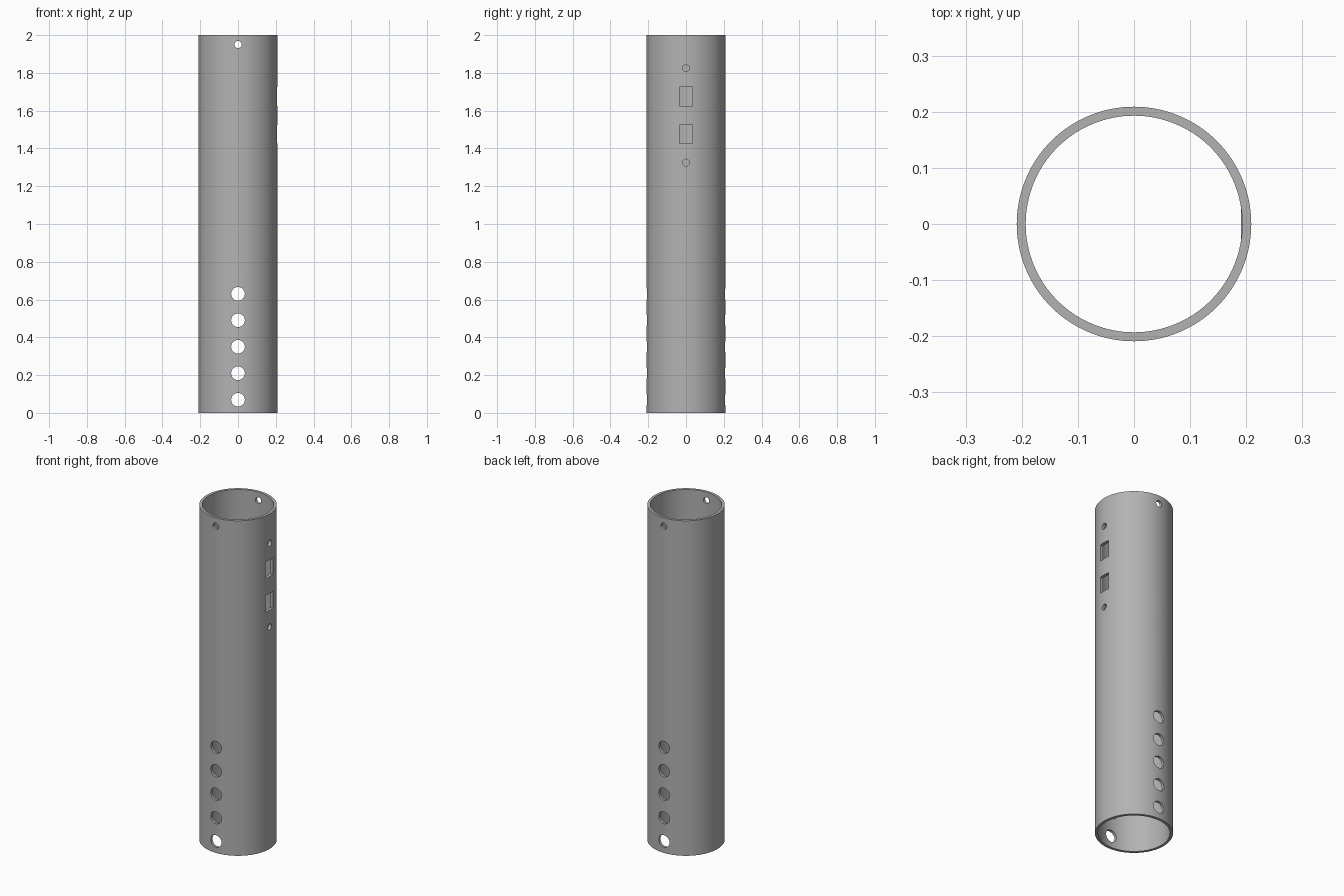
import bpy
import math

if "Cube" in bpy.data.objects:
    bpy.data.objects.remove(bpy.data.objects["Cube"])

R_OUT, R_IN, H = 0.209, 0.193, 2.0

grey = bpy.data.materials.new("plain grey")
grey.diffuse_color = (0.45, 0.45, 0.45, 1)
grey.use_nodes = True
grey.node_tree.nodes["Principled BSDF"].inputs["Base Color"].default_value = grey.diffuse_color


def cylinder(name, r, depth, loc, rot=(0, 0, 0), sides=48):
    bpy.ops.mesh.primitive_cylinder_add(vertices=sides, radius=r, depth=depth,
                                        location=loc, rotation=rot)
    ob = bpy.context.object
    ob.name = name
    return ob


def box(name, size, loc):
    bpy.ops.mesh.primitive_cube_add(size=1, location=loc)
    ob = bpy.context.object
    ob.name = name
    ob.scale = size
    return ob


def cut(target, cutter):
    mod = target.modifiers.new("cut", 'BOOLEAN')
    mod.operation = 'DIFFERENCE'
    mod.solver = 'EXACT'
    mod.object = cutter
    bpy.context.view_layer.objects.active = target
    bpy.ops.object.modifier_apply(modifier=mod.name)
    bpy.data.objects.remove(cutter, do_unlink=True)


# Tube wall; the bore has a shallow flat behind the side openings
tube = cylinder("tube", R_OUT, H, (0, 0, H / 2), sides=128)
bore = cylinder("bore_cutter", R_IN, H + 0.2, (0, 0, H / 2), sides=128)
cut(bore, box("flat_cutter", (0.02, 0.2, 0.6), (0.2005, 0, 1.575)))
cut(tube, bore)

# Holes running front to back: five large at the bottom, one small at the top
for z, r in [(0.07 + 0.14 * i, 0.036) for i in range(5)] + [(1.95, 0.019)]:
    cut(tube, cylinder("cross_hole_cutter", r, 1, (0, 0, z), (math.pi / 2, 0, 0)))

# Openings on the right side only: two screw holes, two rectangular windows
for z in (1.325, 1.825):
    cut(tube, cylinder("screw_hole_cutter", 0.018, 0.3, (0.25, 0, z), (0, math.pi / 2, 0)))
for z in (1.475, 1.675):
    cut(tube, box("window_cutter", (0.3, 0.068, 0.1), (0.25, 0, z)))

tube.data.materials.clear()
tube.data.materials.append(grey)
bpy.ops.object.select_all(action='DESELECT')
tube.select_set(True)
bpy.context.view_layer.objects.active = tube
bpy.ops.object.shade_smooth_by_angle(angle=math.radians(30))
